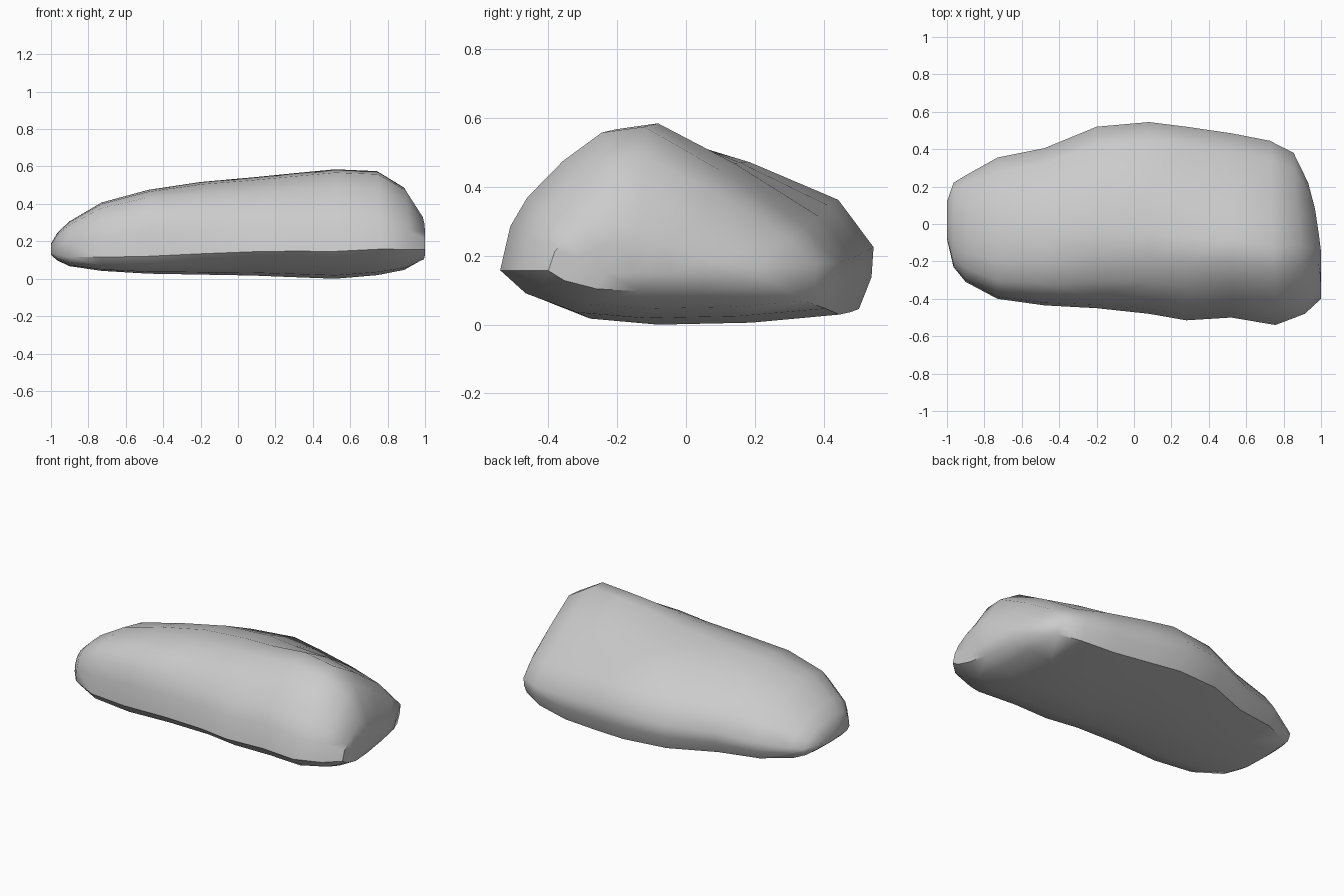
import bpy, bmesh

# Stations along the length: x, skew, y min, y max, z bottom, z top
STATIONS = [
    (-1.00, 0.00, -0.08, 0.12, 0.13, 0.19),
    (-0.965, 0.00, -0.23, 0.22, 0.10, 0.25),
    (-0.90, 0.00, -0.31, 0.26, 0.07, 0.31),
    (-0.73, 0.00, -0.40, 0.355, 0.045, 0.41),
    (-0.48, 0.00, -0.435, 0.405, 0.03, 0.478),
    (-0.20, 0.00, -0.45, 0.52, 0.025, 0.52),
    (0.08, 0.00, -0.48, 0.545, 0.02, 0.545),
    (0.28, 0.00, -0.515, 0.52, 0.012, 0.565),
    (0.52, 0.00, -0.50, 0.485, 0.003, 0.588),
    (0.74, -0.03, -0.54, 0.445, 0.022, 0.578),
    (0.88, -0.07, -0.48, 0.38, 0.05, 0.49),
    (0.96, -0.13, -0.40, 0.22, 0.10, 0.34),
    (0.98, -0.15, -0.32, 0.08, 0.15, 0.25),
]

# Cross-sections by x: u across (-1..1), v up (0..1)
LEFT = [
    (-1, .20), (-.97, .50), (-.90, .73), (-.74, .92), (-.45, .98), (-.15, 1),
    (.3, .90), (.8, .65), (1, .38), (.98, .23), (.9, .08), (.4, .02),
    (-.15, 0), (-.65, .02), (-.9, .08),
]
MIDDLE = [
    (-1, .25), (-.95, .48), (-.86, .65), (-.66, .85), (-.40, .97), (-.15, 1),
    (.3, .86), (.8, .66), (1, .40), (.99, .23), (.92, .05), (.4, .01),
    (-.15, 0), (-.55, .03), (-.85, .13),
]
RIGHT = [
    (-1, .25), (-.94, .48), (-.84, .63), (-.63, .82), (-.40, .97), (-.15, 1),
    (.3, .77), (.8, .47), (1, .29), (.99, .18), (.92, .05), (.4, .01),
    (-.15, 0), (-.55, .03), (-.85, .13),
]


def blend(a, b, t):
    t = min(1, max(0, t))
    return [(p + (r - p) * t, q + (s - q) * t) for (p, q), (r, s) in zip(a, b)]


# Boulder: loft the blended section through the stations
bm = bmesh.new()
rings = []
for x, skew, y0, y1, z0, z1 in STATIONS:
    section = blend(blend(LEFT, MIDDLE, (x + 0.6) / 0.8), RIGHT, (x - 0.1) / 0.65)
    ring = []
    for u, v in section:
        y = (y0 + y1) / 2 + u * (y1 - y0) / 2
        ring.append(bm.verts.new((min(1, x + skew * y), y, z0 + v * (z1 - z0))))
    rings.append(ring)
n = len(LEFT)
for a, b in zip(rings, rings[1:]):
    for i in range(n):
        j = (i + 1) % n
        bm.faces.new((a[i], b[i], b[j], a[j]))
bm.faces.new(rings[0])
bm.faces.new(rings[-1][::-1])
bmesh.ops.recalc_face_normals(bm, faces=bm.faces)

# Rest on the ground
low = min(v.co.z for v in bm.verts)
bmesh.ops.translate(bm, verts=bm.verts, vec=(0, 0, -low))
bmesh.ops.triangulate(bm, faces=bm.faces)

mesh = bpy.data.meshes.new("boulder")
bm.to_mesh(mesh)
bm.free()
boulder = bpy.data.objects.new("boulder", mesh)
bpy.context.collection.objects.link(boulder)
bpy.context.view_layer.objects.active = boulder
boulder.select_set(True)
bpy.ops.object.shade_smooth_by_angle(angle=0.75)
